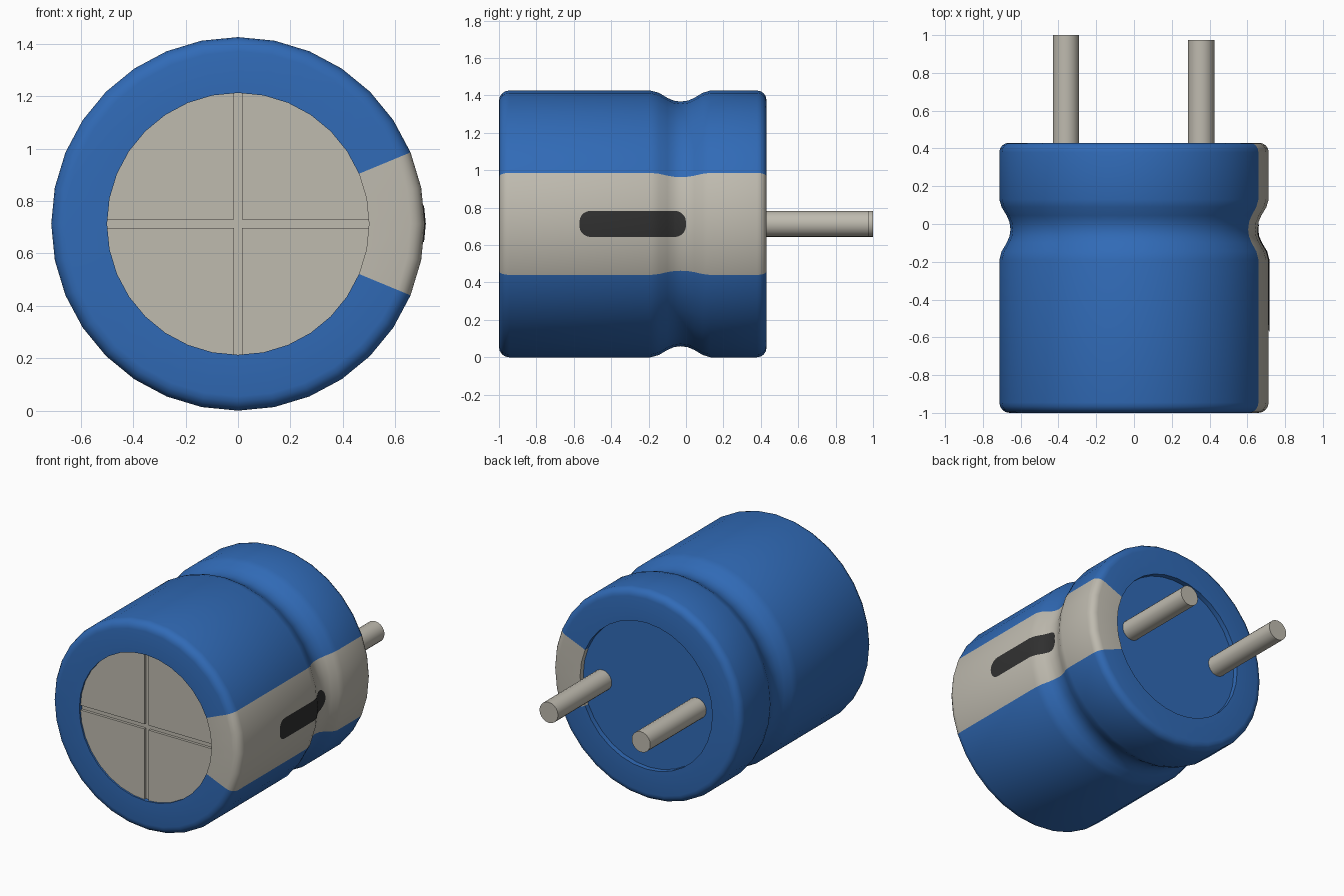
import bpy, bmesh, math
from mathutils import Vector

if "Cube" in bpy.data.objects:
    bpy.data.objects.remove(bpy.data.objects["Cube"], do_unlink=True)

SEG = 32
R = 0.713          # can radius, also the height of its axis
HOLE = 0.5         # radius of both end openings
STRIPE = math.radians(22.5)


def material(name, rgb):
    mat = bpy.data.materials.new(name)
    mat.use_nodes = True
    mat.diffuse_color = (*rgb, 1)
    mat.node_tree.nodes["Principled BSDF"].inputs["Base Color"].default_value = (*rgb, 1)
    return mat


blue = material("blue sleeve", (0.03, 0.145, 0.47))
grey = material("warm grey", (0.52, 0.495, 0.43))
dark = material("dark marking", (0.03, 0.03, 0.03))


def finish(name, bm, mats, recalc=True):
    if recalc:
        bmesh.ops.recalc_face_normals(bm, faces=bm.faces)
    mesh = bpy.data.meshes.new(name)
    bm.to_mesh(mesh)
    bm.free()
    for m in mats:
        mesh.materials.append(m)
    ob = bpy.data.objects.new(name, mesh)
    bpy.context.collection.objects.link(ob)
    ob.location.z = R
    bpy.ops.object.select_all(action='DESELECT')
    ob.select_set(True)
    bpy.context.view_layer.objects.active = ob
    bpy.ops.object.shade_smooth_by_angle(angle=math.radians(35))
    return ob


def lathe(profile, segments, centre_x=0.0):
    """Revolve (y, radius) points about the y axis and cap both ends."""
    bm = bmesh.new()
    rings = []
    for y, r in profile:
        angles = [math.tau * i / segments for i in range(segments)]
        rings.append([bm.verts.new((centre_x + r * math.cos(a), y, r * math.sin(a)))
                      for a in angles])
    for a, b in zip(rings, rings[1:]):
        for i in range(segments):
            j = (i + 1) % segments
            bm.faces.new((a[i], a[j], b[j], b[i]))
    bm.faces.new(rings[0])
    bm.faces.new(rings[-1])
    return bm


# Can: rounded shoulders, crimped waist and recessed ends
waist = [(-0.19, R), (-0.145, 0.701), (-0.1, 0.674), (-0.065, 0.659), (-0.03, 0.654),
         (0.01, 0.659), (0.045, 0.674), (0.09, 0.701), (0.13, R)]


def shoulder(y_end, direction, size):
    return [(y_end + direction * size * (1 - math.cos(t)), R - size * (1 - math.sin(t)))
            for t in (math.pi / 2 * k / 4 for k in range(5))]


profile = ([(-0.97, HOLE), (-1, HOLE)] + shoulder(-1, 1, 0.055) + waist
           + shoulder(0.43, -1, 0.05)[::-1] + [(0.43, HOLE), (0.395, HOLE)])
bm = lathe(profile, SEG)
for f in bm.faces:
    c = f.calc_center_median()
    if math.hypot(c.x, c.z) < 0.01:
        f.material_index = 1 if c.y < 0 else 0
    else:
        f.material_index = 1 if abs(math.atan2(c.z, c.x)) < STRIPE else 0
finish("can_body", bm, [blue, grey])

# Front cap: four quadrants separated by a cross-shaped groove
bm = bmesh.new()
gap = 0.016
edge = math.asin(gap / HOLE)
arc = [edge] + [math.tau * k / SEG for k in range(1, SEG // 4)] + [math.pi / 2 - edge]
for q in range(4):
    turn = q * math.pi / 2
    start = math.pi / 4 + turn
    corner = Vector((math.cos(start), 0, math.sin(start))) * gap * math.sqrt(2)
    pts = [corner] + [Vector((math.cos(a + turn), 0, math.sin(a + turn))) * HOLE for a in arc]
    face = bm.faces.new([bm.verts.new((p.x, -0.988, p.z)) for p in pts])
    ext = bmesh.ops.extrude_face_region(bm, geom=[face], use_keep_orig=True)
    for v in ext["geom"]:
        if isinstance(v, bmesh.types.BMVert):
            v.co.y = -0.969
finish("front_cap", bm, [grey])

# Pins
for name, x, end in (("right_pin", -0.36, 1.0), ("left_pin", 0.355, 0.975)):
    finish(name, lathe([(0.38, 0.07), (end, 0.07)], 20, x), [grey])


# Polarity mark: thin rounded plate following the stripe surface
def radius_at(y):
    for (y0, r0), (y1, r1) in zip(waist, waist[1:]):
        if y0 <= y <= y1:
            return r0 + (r1 - r0) * (y - y0) / (y1 - y0)
    return R


y0, y1, half, rad = -0.57, 0.0, 0.07, 0.06
steps = [rad * (1 - math.cos(math.pi / 2 * k / 5)) for k in range(6)]
stations = sorted([y0 + s for s in steps] + [y1 - s for s in steps]
                  + [y for y, r in waist if y0 + rad < y < y1 - rad])
bm = bmesh.new()
rows = []
for y in stations:
    d = max(0, rad - min(y - y0, y1 - y))
    h = half - rad + math.sqrt(max(0, rad * rad - d * d))
    rows.append([bm.verts.new((radius_at(y) + 0.004 - abs(z) * math.tan(math.pi / SEG), y, z))
                 for z in (-h, 0, h)])
for a, b in zip(rows, rows[1:]):
    for i in range(2):
        bm.faces.new((a[i], b[i], b[i + 1], a[i + 1]))
finish("polarity_mark", bm, [dark], recalc=False)
